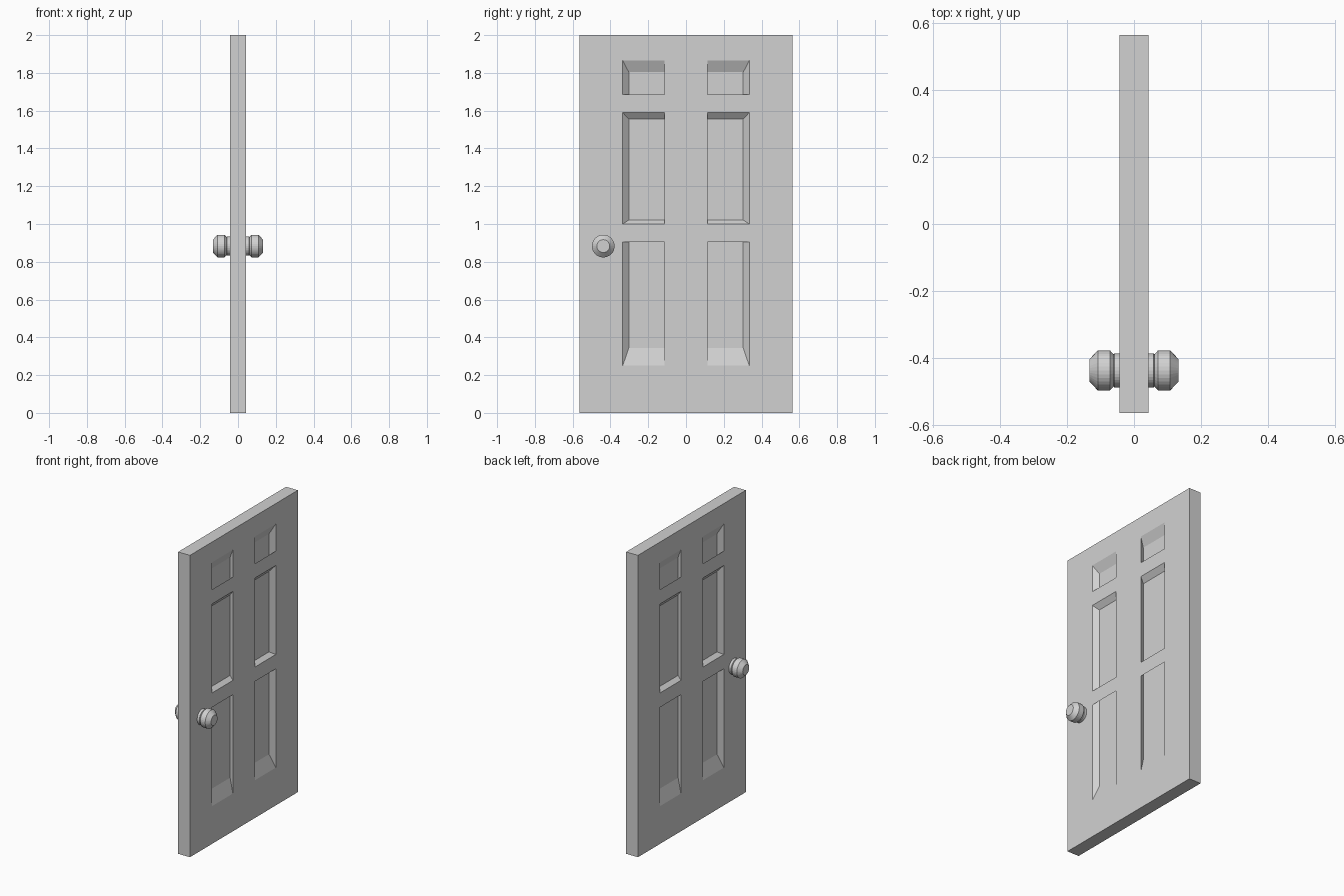
import bpy
import bmesh
import math
from mathutils import Matrix, Vector

cube = bpy.data.objects.get("Cube")
if cube:
    bpy.data.objects.remove(cube, do_unlink=True)

HALF_THICK = 0.043
RECESS = 0.028
PANEL_CENTRE_Z = 1.225
PANEL_SCALE = 0.904

grey = bpy.data.materials.new("plain grey")
grey.use_nodes = True
colour = (0.64, 0.64, 0.64, 1)
grey.diffuse_color = colour
grey.node_tree.nodes["Principled BSDF"].inputs["Base Color"].default_value = colour


def finish(name, bm):
    """Turn a +x half into an object mirrored to both sides of the door."""
    bmesh.ops.recalc_face_normals(bm, faces=bm.faces)
    mesh = bpy.data.meshes.new(name)
    bm.to_mesh(mesh)
    bm.free()
    mesh.materials.append(grey)
    obj = bpy.data.objects.new(name, mesh)
    bpy.context.collection.objects.link(obj)
    mirror = obj.modifiers.new("both_sides", 'MIRROR')
    mirror.use_axis = (True, False, False)
    return obj


# Door slab: one face as a grid of stiles, rails and panels
ys = [-0.565, -0.335, -0.115, 0.115, 0.335, 0.565]
zs = [0, 0.25, 0.905, 1.0, 1.59, 1.685, 1.865, 2]
bm = bmesh.new()
grid = [[bm.verts.new((HALF_THICK, y, z)) for z in zs] for y in ys]
panels = []
for i in range(len(ys) - 1):
    for j in range(len(zs) - 1):
        face = bm.faces.new((grid[i][j], grid[i + 1][j],
                             grid[i + 1][j + 1], grid[i][j + 1]))
        if i in (1, 3) and j in (1, 3, 5):
            panels.append(face)

# Slab edges reach back to the middle plane
rim = [e for e in bm.edges if e.is_boundary]
edges = bmesh.ops.extrude_edge_only(bm, edges=rim)["geom"]
for v in edges:
    if isinstance(v, bmesh.types.BMVert):
        v.co.x = 0

# Recessed panels, drawn together toward the shared centre
floors = bmesh.ops.extrude_discrete_faces(bm, faces=panels)["faces"]
floor_verts = list({v for f in floors for v in f.verts})
bmesh.ops.translate(bm, verts=floor_verts, vec=(-RECESS, 0, 0))
bmesh.ops.scale(bm, verts=floor_verts, vec=(1, PANEL_SCALE, PANEL_SCALE),
                space=Matrix.Translation((0, 0, -PANEL_CENTRE_Z)))
finish("door_slab", bm)

# Knobs: a lathed profile of (distance from door centre, radius)
profile = [(0.035, 0.051), (0.059, 0.051), (0.061, 0.048), (0.072, 0.06),
           (0.108, 0.06), (0.133, 0.034), (0.133, 0)]
centre = Vector((0, -0.438, 0.883))
bm = bmesh.new()
points = [bm.verts.new(centre + Vector((x, 0, r))) for x, r in profile]
outline = [bm.edges.new(pair) for pair in zip(points, points[1:])]
bmesh.ops.spin(bm, geom=points + outline, cent=centre, axis=(1, 0, 0),
               angle=math.tau, steps=32)
bmesh.ops.remove_doubles(bm, verts=bm.verts, dist=0.0005)
finish("door_knobs", bm)
